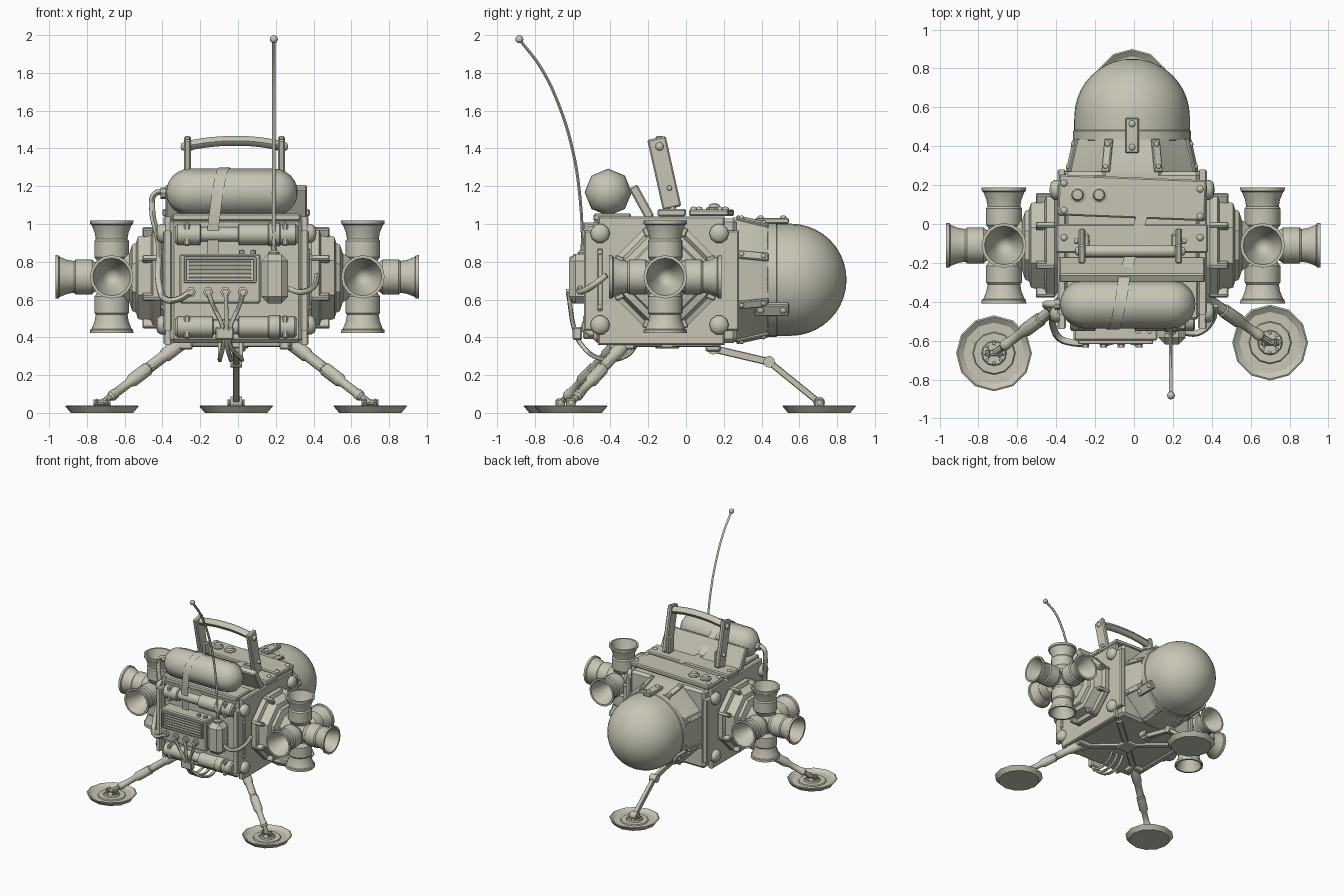
import bpy, bmesh, math
from mathutils import Vector, Matrix, Euler

if "Cube" in bpy.data.objects:
    bpy.data.objects.remove(bpy.data.objects["Cube"])

COL = (0.57, 0.56, 0.46, 1)
MAT = bpy.data.materials.new("warm_grey")
MAT.use_nodes = True
MAT.diffuse_color = COL
MAT.node_tree.nodes["Principled BSDF"].inputs["Base Color"].default_value = COL
CX = -0.01


def finish(name, me, angle=35):
    ob = bpy.data.objects.new(name, me)
    bpy.context.collection.objects.link(ob)
    me.materials.clear()
    me.materials.append(MAT)
    for p in me.polygons:
        p.use_smooth = True
    me.set_sharp_from_angle(angle=math.radians(angle))
    return ob


def from_bmesh(name, bm, matrix=None, angle=35):
    bmesh.ops.recalc_face_normals(bm, faces=bm.faces)
    if matrix:
        bm.transform(matrix)
    me = bpy.data.meshes.new(name)
    bm.to_mesh(me)
    bm.free()
    return finish(name, me, angle)


def box(name, loc, size, rot=(0, 0, 0), bevel=0.008):
    bm = bmesh.new()
    bmesh.ops.create_cube(bm, size=1)
    bmesh.ops.scale(bm, vec=size, verts=bm.verts)
    if bevel:
        bmesh.ops.bevel(bm, geom=bm.edges[:], offset=min(bevel, min(size) * 0.4),
                        segments=1, affect='EDGES')
    r = rot if isinstance(rot, Matrix) else Euler(rot).to_matrix().to_4x4()
    return from_bmesh(name, bm, Matrix.Translation(loc) @ r, 20)


def lathe(name, prof, loc, axis=(0, 0, 1), n=16, phase=0.0, angle=35):
    """Revolve (radius, height) pairs about an axis."""
    bm = bmesh.new()
    rings = []
    for r, h in prof:
        rings.append([bm.verts.new((r * math.cos(2 * math.pi * (i + phase) / n),
                                    r * math.sin(2 * math.pi * (i + phase) / n), h)) for i in range(n)])
    for a, b in zip(rings, rings[1:]):
        for i in range(n):
            j = (i + 1) % n
            bm.faces.new((a[i], a[j], b[j], b[i]))
    for ring in (rings[0], rings[-1]):
        if (ring[0].co - ring[1].co).length > 1e-5:
            bm.faces.new(ring)
    bmesh.ops.remove_doubles(bm, verts=bm.verts, dist=1e-5)
    q = Vector(axis).to_track_quat('Z', 'Y').to_matrix().to_4x4()
    return from_bmesh(name, bm, Matrix.Translation(loc) @ q, angle)


def rod(name, a, b, r, n=12):
    d = Vector(b) - Vector(a)
    return lathe(name, [(r, 0), (r, d.length)], a, d, n)


def bolt(name, loc, axis, r):
    return lathe(name, [(r, -0.01), (r, r * 0.3), (r * 0.75, r * 0.65), (0, r * 0.8)], loc, axis, 10, 0, 50)


def ball(name, loc, r, n=12):
    prof = [(r * math.sin(math.pi * k / 8), -r * math.cos(math.pi * k / 8)) for k in range(9)]
    return lathe(name, prof, loc, n=n, angle=60)


def tube(name, pts, r, smooth=True):
    cu = bpy.data.curves.new(name, 'CURVE')
    cu.dimensions = '3D'
    cu.bevel_depth, cu.bevel_resolution, cu.resolution_u = r, 1, 5
    cu.use_fill_caps = True
    sp = cu.splines.new('BEZIER')
    sp.bezier_points.add(len(pts) - 1)
    for bp, p in zip(sp.bezier_points, pts):
        bp.co = p
        bp.handle_left_type = bp.handle_right_type = 'AUTO' if smooth else 'VECTOR'
    tmp = bpy.data.objects.new(name + "_path", cu)
    bpy.context.collection.objects.link(tmp)
    me = bpy.data.meshes.new_from_object(tmp.evaluated_get(bpy.context.evaluated_depsgraph_get()))
    bpy.data.objects.remove(tmp)
    return finish(name, me, 60)


# Body core and rounded side plates
box("body_core", (CX, -0.11, 0.70), (0.70, 0.76, 0.66), bevel=0.02)
for s in (-1, 1):
    bm = bmesh.new()
    bmesh.ops.create_cube(bm, size=1)
    bmesh.ops.scale(bm, vec=(0.045, 0.82, 0.68), verts=bm.verts)
    corners = [e for e in bm.edges if abs(e.verts[0].co.x - e.verts[1].co.x) > 0.01]
    bmesh.ops.bevel(bm, geom=corners, offset=0.075, segments=4, affect='EDGES')
    rims = [e for e in bm.edges if abs(e.verts[0].co.x - e.verts[1].co.x) < 0.001]
    bmesh.ops.bevel(bm, geom=rims, offset=0.008, segments=1, affect='EDGES')
    from_bmesh("side_plate", bm, Matrix.Translation((CX + s * 0.362, -0.13, 0.70)))
    for y in (-0.455, 0.175):
        for z in (0.465, 0.95):
            bolt("corner_bolt", (CX + s * 0.384, y, z), (s, 0, 0), 0.052)
    box("side_strip", (CX + s * 0.386, -0.455, 0.705), (0.012, 0.025, 0.33), bevel=0.003)
    for z in (0.56, 0.85):
        bolt("strip_bolt", (CX + s * 0.39, -0.455, z), (s, 0, 0), 0.012)

    # Stepped hub on each side
    hub = (CX + s * 0.38, -0.11, 0.715)
    lathe("hub", [(0.26, 0), (0.285, 0.02), (0.285, 0.06), (0.255, 0.07), (0.235, 0.14), (0.20, 0.15),
                  (0.19, 0.17), (0.14, 0.185), (0.10, 0.24), (0, 0.24)], hub, (s, 0, 0), 8, 0.5, 20)
    for k in range(8):
        a = math.pi * (k + 0.5) / 4
        box("hub_rib", (hub[0] + s * 0.065, hub[1] + 0.262 * math.cos(a), hub[2] + 0.262 * math.sin(a)),
            (0.10, 0.05, 0.03), (a, 0, 0), 0.006)

    # Thruster cluster
    c = Vector((s * 0.665 - 0.004, -0.11, 0.72))
    ball("thruster_core", c, 0.105, 16)
    for d in ((s, 0, 0), (0, 1, 0), (0, -1, 0), (0, 0, 1), (0, 0, -1)):
        lathe("thruster_nozzle", [(0.065, 0.04), (0.08, 0.09), (0.092, 0.105), (0.092, 0.19), (0.084, 0.2),
                                  (0.09, 0.235), (0.106, 0.275), (0.114, 0.28), (0.115, 0.298), (0.1, 0.298),
                                  (0.085, 0.25), (0.05, 0.16), (0, 0.10)], c, d, 16)

# Rear tapered collar with edge strips, and the dome
lathe("rear_collar", [(0.357, 0.25), (0.357, 0.28), (0.318, 0.435), (0, 0.435)],
      (CX, 0, 0.705), (0, 1, 0), 8, 0.5, 20)
for k in range(8):
    a = math.pi * (k + 0.5) / 4
    u = Vector((math.cos(a), 0, math.sin(a)))
    p, q = u * 0.352 + Vector((CX, 0.27, 0.705)), u * 0.313 + Vector((CX, 0.435, 0.705))
    rot = (q - p).to_track_quat('Y', 'Z').to_matrix().to_4x4()
    m = Matrix((u.cross(Vector((0, 1, 0))), (q - p).normalized(), u)).transposed().to_4x4()
    box("collar_strip", (p + q) / 2, (0.045, 0.175, 0.02), m, 0.005)
    for t in (0.15, 0.85):
        bolt("collar_bolt", p.lerp(q, t) + u * 0.01, u, 0.013)
dome = [(0.29, -0.125), (0.303, -0.12), (0.303, -0.075), (0.297, -0.07)]
dome += [(0.297 * math.cos(math.pi * k / 20), 0.297 * math.sin(math.pi * k / 20)) for k in range(11)]
lathe("dome", dome, (CX, 0.553, 0.705), (0, 1, 0), 32)
for deg in (90, 210, 330):
    a = math.radians(deg)
    u = Vector((math.cos(a), 0, math.sin(a)))
    o = Vector((CX, 0.455, 0.705))
    box("dome_clip", o + u * 0.312, (0.03, 0.18, 0.07), (0, -a, 0), 0.006)
    for y in (-0.06, 0.06):
        bolt("clip_bolt", o + u * 0.327 + Vector((0, y, 0)), u, 0.017)

# Roof plates, knobs and tank cradle
box("roof_plate_rear", (CX, 0.135, 1.06), (0.76, 0.21, 0.035), (0, 0, -0.04))
box("roof_plate_front", (CX, -0.075, 1.06), (0.78, 0.15, 0.04))
for x in (-0.36, 0.34):
    for y in (-0.07, 0.07, 0.21):
        bolt("roof_bolt", (x, y - (0.03 if x > 0 and y > 0 else 0), 1.078), (0, 0, 1), 0.018)
for x in (-0.29, -0.18):
    lathe("roof_knob", [(0.045, 0), (0.045, 0.015), (0.032, 0.02), (0.026, 0.035), (0, 0.04)],
          (x, 0.15, 1.07), n=10)
box("tank_cradle", (CX, -0.235, 1.115), (0.75, 0.05, 0.19), (0.5, 0, 0))
box("cradle_base", (CX, -0.39, 1.035), (0.68, 0.20, 0.04))

# Carry handle
for x in (-0.268, 0.23):
    box("handle_post", (x, -0.115, 1.27), (0.036, 0.10, 0.38), (0.22, 0, 0))
    box("handle_foot", (x + (0.025 if x < 0 else -0.025), -0.085, 1.15), (0.03, 0.07, 0.14))
    for s in (-1, 1):
        bolt("handle_bolt", (x + s * 0.018, -0.14, 1.41), (s, 0, 0), 0.022)
        bolt("foot_bolt", (x + s * 0.03, -0.088, 1.19), (s, 0, 0), 0.014)
tube("handle_grip", [(-0.27, -0.14, 1.415), (-0.13, -0.14, 1.435), (CX, -0.14, 1.44),
                     (0.1, -0.14, 1.435), (0.23, -0.14, 1.415)], 0.03)

# Front tank with a strap over it
cap = [(0.125 * math.sin(math.pi * k / 12), -0.125 * math.cos(math.pi * k / 12)) for k in range(7)]
prof = [(r, h - 0.223) for r, h in cap] + [(r, 0.223 - h) for r, h in reversed(cap)]
lathe("tank", prof, (-0.032, -0.412, 1.168), (1, 0, 0), 8, 0, 50)
path = [(0.04, 0.04, 1.083), (-0.02, -0.17, 1.085), (-0.05, -0.27, 1.2)]
path += [(-0.06 - 0.012 * k, -0.412 + 0.13 * math.cos(math.radians(60 + 30 * k)),
          1.168 + 0.13 * math.sin(math.radians(60 + 30 * k))) for k in range(5)]
path += [(-0.13, -0.53, 1.0), (-0.135, -0.51, 0.83)]
bm = bmesh.new()
pairs = [[bm.verts.new((x + w, y, z)) for w in (-0.03, 0.03)] for x, y, z in path]
for a, b in zip(pairs, pairs[1:]):
    bm.faces.new((a[0], a[1], b[1], b[0]))
from_bmesh("tank_strap", bm)

# Front cylinders above and below the panel
for z, cuts in ((0.945, (-0.33, -0.2, 0.0, 0.315)), (0.455, (-0.33, -0.135, 0.0, 0.31))):
    r = 0.055
    lathe("front_cylinder", [(r * .8, cuts[0]), (r, cuts[0] + 0.01), (r, cuts[1]), (r * .7, cuts[1] + 0.005),
                             (r * .7, cuts[2]), (r, cuts[2] + 0.005), (r, 0.16), (r * 1.1, 0.165),
                             (r * 1.1, 0.22), (r, 0.225), (r, cuts[3] - 0.01), (r * .8, cuts[3])],
          (0, -0.495, z), (1, 0, 0))
    for x in (-0.27, 0.25):
        box("cylinder_clamp", (x, -0.495, z), (0.03, 0.10, 0.125))

# Front instrument panel, louvres and side pod
box("panel", (-0.095, -0.54, 0.71), (0.43, 0.12, 0.26))
for z in (0.695, 0.82):
    box("vent_frame", (-0.095, -0.605, z), (0.38, 0.025, 0.014), bevel=0.003)
for x in (-0.28, 0.09):
    box("vent_frame", (x, -0.605, 0.757), (0.014, 0.025, 0.13), bevel=0.003)
for k in range(5):
    box("vent_louvre", (-0.095, -0.602, 0.715 + k * 0.021), (0.33, 0.016, 0.009), (0.4, 0, 0), 0)
box("side_pod", (0.195, -0.55, 0.71), (0.14, 0.14, 0.26), bevel=0.035)
for x in (0.02, 0.08):
    lathe("panel_stud", [(0.015, 0), (0.015, 0.03), (0, 0.035)], (x, -0.55, 0.83), n=8)

# Cables from the panel round to the underside
for k in range(4):
    x = -0.25 + k * 0.092
    t = -0.095 + k * 0.017
    lathe("cable_nut", [(0.028, 0), (0.028, 0.02), (0.018, 0.025), (0.018, 0.04)], (x, -0.595, 0.64), (0, -1, 0), 6)
    if k:
        e = -0.15 + k * 0.055
        tube("panel_cable", [(x, -0.62, 0.635), (x * .8 - 0.01, -0.615, 0.58), (t, -0.59, 0.44), (t, -0.56, 0.37),
                             (e, -0.46, 0.29), (e, -0.32, 0.30), (e, -0.25, 0.38)], 0.012)
box("cable_clamp", (-0.07, -0.575, 0.42), (0.10, 0.05, 0.07))
tube("feed_pipe", [(-0.36, -0.412, 1.165), (-0.44, -0.412, 1.16), (-0.455, -0.415, 1.09), (-0.42, -0.45, 0.9),
                   (-0.415, -0.53, 0.66), (-0.38, -0.59, 0.6), (-0.32, -0.61, 0.6), (-0.25, -0.615, 0.64)], 0.018)
lathe("pipe_collar", [(0.03, 0), (0.03, 0.03)], (-0.41, -0.412, 1.163), (1, 0, 0), 8)
tube("side_hose", [(0.26, -0.56, 0.66), (0.33, -0.56, 0.64), (0.40, -0.5, 0.67), (0.42, -0.42, 0.73)], 0.016)

# Whip aerial
lathe("aerial_base", [(0.03, 0), (0.03, 0.015), (0.016, 0.025), (0.013, 0.06)], (0.19, -0.545, 0.835), n=10)
tube("aerial", [(0.19, -0.545, 0.85), (0.19, -0.56, 1.127), (0.19, -0.6, 1.39), (0.19, -0.677, 1.64),
                (0.19, -0.77, 1.83), (0.19, -0.88, 1.975)], 0.009)
ball("aerial_tip", (0.19, -0.882, 1.978), 0.021, 8)


# Landing feet and legs
def foot(x, y):
    lathe("foot_pad", [(0, 0), (0.165, 0), (0.195, 0.036), (0.187, 0.04), (0.158, 0.018), (0.11, 0.016), (0.105, 0.024),
                       (0.065, 0.024), (0.06, 0.034), (0, 0.034)], (x, y, 0), n=12, angle=25)
    for s in (-1, 1):
        box("foot_lug", (x + s * 0.028, y, 0.05), (0.015, 0.05, 0.05))
    rod("foot_pin", (x - 0.045, y, 0.055), (x + 0.045, y, 0.055), 0.015, 8)
    for k in range(8):
        a = math.pi * k / 4
        bolt("foot_bolt", (x + 0.05 * math.cos(a), y + 0.05 * math.sin(a), 0.034), (0, 0, 1), 0.008)


for a, b in (((-0.30, -0.355, 0.37), (-0.72, -0.665, 0.05)), ((0.28, -0.32, 0.37), (0.70, -0.61, 0.05))):
    foot(b[0], b[1])
    d = Vector(b) - Vector(a)
    n = d.length
    lathe("front_leg", [(0.038, 0), (0.038, n * .2), (0.03, n * .22), (0.03, n * .42), (0.036, n * .43),
                        (0.036, n * .62), (0.024, n * .66), (0.024, n * .82), (0.028, n * .83), (0.028, n * .88),
                        (0.018, n * .9), (0.018, n)], a, d, 10)
    box("leg_mount", (a[0], a[1], 0.36), (0.12, 0.10, 0.05))
foot(CX, 0.705)
joints = [Vector((CX, 0.143, 0.34)), Vector((CX, 0.44, 0.27)), Vector((CX, 0.705, 0.055))]
for i, (a, b) in enumerate(zip(joints, joints[1:])):
    box("rear_leg_link", (a + b) / 2, (0.035, (b - a).length, 0.04 - i * 0.006),
        (math.atan2(b.z - a.z, b.y - a.y), 0, 0), 0.004)
for j in joints:
    rod("rear_leg_joint", j - Vector((0.03, 0, 0)), j + Vector((0.03, 0, 0)), 0.031)

# Underside braces
for s in (-1, 1):
    box("belly_brace", (CX, -0.1, 0.364), (0.80, 0.045, 0.03), (0, 0, s * 0.72), 0.004)
    box("rear_leg_mount", (CX + s * 0.04, 0.143, 0.355), (0.02, 0.08, 0.06))
box("belly_hub", (CX, -0.1, 0.36), (0.13, 0.13, 0.04))
